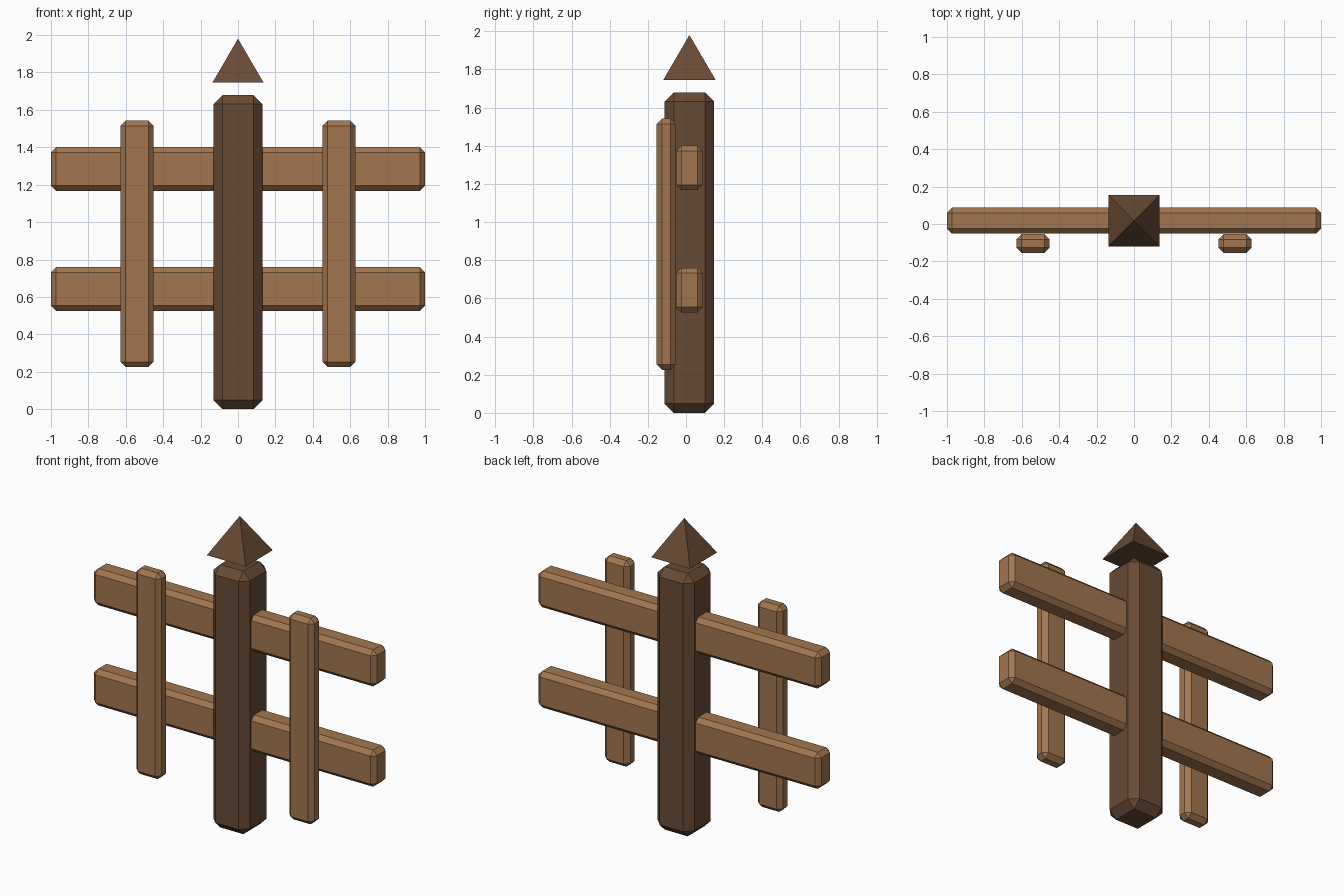
import bpy, bmesh
from math import radians
from mathutils import Matrix

if "Cube" in bpy.data.objects:
    bpy.data.objects.remove(bpy.data.objects["Cube"])

Y = 0.018  # depth centre of post and rails


def material(name, rgb):
    m = bpy.data.materials.new(name)
    m.diffuse_color = (*rgb, 1)
    m.use_nodes = True
    m.node_tree.nodes["Principled BSDF"].inputs["Base Color"].default_value = m.diffuse_color
    return m


dark = material("dark_wood", (0.14, 0.07, 0.035))
light = material("light_wood", (0.36, 0.18, 0.08))


def finish(name, bm, loc, mat):
    mesh = bpy.data.meshes.new(name)
    bm.to_mesh(mesh)
    bm.free()
    mesh.materials.append(mat)
    ob = bpy.data.objects.new(name, mesh)
    ob.location = loc
    bpy.context.collection.objects.link(ob)
    return ob


def beam(name, loc, size, chamfer, mat):
    """Box with single-segment chamfered edges."""
    bm = bmesh.new()
    bmesh.ops.create_cube(bm, size=1, matrix=Matrix.Diagonal((*size, 1)))
    bmesh.ops.bevel(bm, geom=bm.edges[:], offset=chamfer, segments=1,
                    affect='EDGES', profile=0.5)
    return finish(name, bm, loc, mat)


# Central post
beam("post", (0, Y, 0.84), (0.26, 0.26, 1.68), 0.048, dark)

# Pyramid cap floating just above the post
bm = bmesh.new()
bmesh.ops.create_cone(bm, cap_ends=True, segments=4, radius1=0.137 * 2 ** 0.5,
                      radius2=0, depth=0.235,
                      matrix=Matrix.Rotation(radians(45), 4, 'Z'))
bmesh.ops.remove_doubles(bm, verts=bm.verts[:], dist=1e-4)
finish("post_cap", bm, (0, Y, 1.863), dark)

# Horizontal rails running through the post
for name, z in (("lower_rail", 0.643), ("upper_rail", 1.284)):
    beam(name, (0, Y, z), (2, 0.14, 0.234), 0.028, light)

# Upright pickets on the front of the rails
for name, x in (("left_picket", -0.54), ("right_picket", 0.54)):
    beam(name, (x, -0.104, 0.884), (0.178, 0.1, 1.317), 0.028, light)
